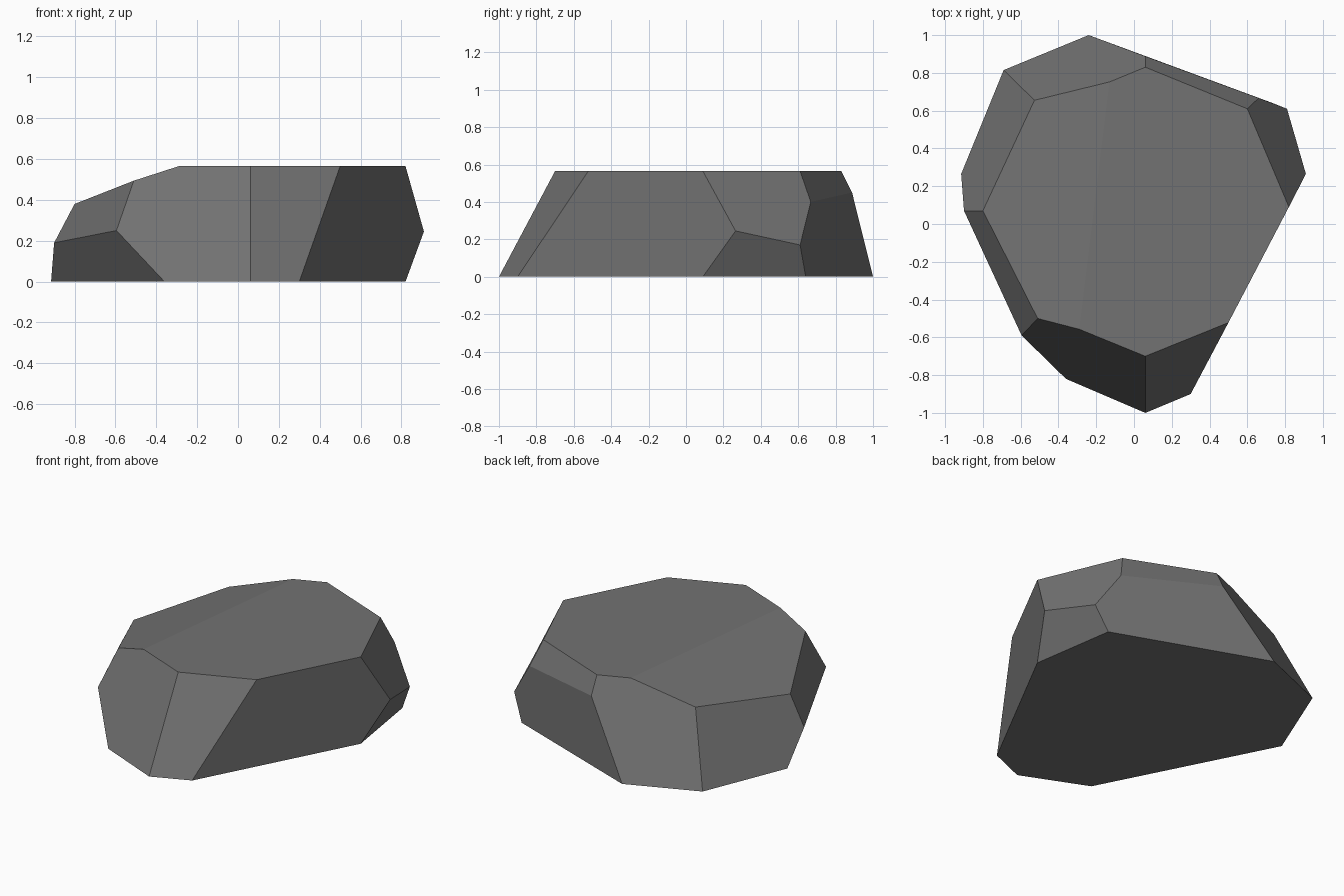
import bpy, bmesh, math

if "Cube" in bpy.data.objects:
    bpy.data.objects.remove(bpy.data.objects["Cube"])

# Faceted boulder: corner points grouped by height, wrapped in a convex hull
base_ring = [(-0.36, -0.82), (0.06, -1.0), (0.30, -0.90), (0.82, 0.09),
             (0.735, 0.64), (-0.24, 1.0), (-0.69, 0.815), (-0.915, 0.265)]
flat_top = [(-0.29, -0.557), (0.06, -0.70), (0.50, -0.522), (0.82, 0.09),
            (0.60, 0.61), (0.06, 0.83), (-0.13, 0.752)]
sloped_top = [(-0.51, -0.50, 0.494), (-0.80, 0.07, 0.38), (-0.527, 0.655, 0.445)]
side_corners = [(-0.595, -0.59, 0.25), (-0.90, 0.07, 0.19), (0.91, 0.265, 0.245),
                (0.81, 0.61, 0.17), (0.66, 0.667, 0.40), (0.06, 0.888, 0.45)]

points = ([(x, y, 0.0) for x, y in base_ring] +
          [(x, y, 0.565) for x, y in flat_top] + sloped_top + side_corners)

bm = bmesh.new()
for p in points:
    bm.verts.new(p)
bmesh.ops.convex_hull(bm, input=bm.verts[:])
# Merge the hull triangles back into large flat facets
bmesh.ops.dissolve_limit(bm, angle_limit=math.radians(5),
                         verts=bm.verts[:], edges=bm.edges[:])
bmesh.ops.recalc_face_normals(bm, faces=bm.faces[:])

mesh = bpy.data.meshes.new("boulder")
bm.to_mesh(mesh)
bm.free()

# Stone colour
stone = bpy.data.materials.new("stone grey")
stone.diffuse_color = (0.17, 0.17, 0.17, 1)
stone.use_nodes = True
stone.node_tree.nodes["Principled BSDF"].inputs["Base Color"].default_value = stone.diffuse_color
mesh.materials.append(stone)

bpy.context.collection.objects.link(bpy.data.objects.new("boulder", mesh))
